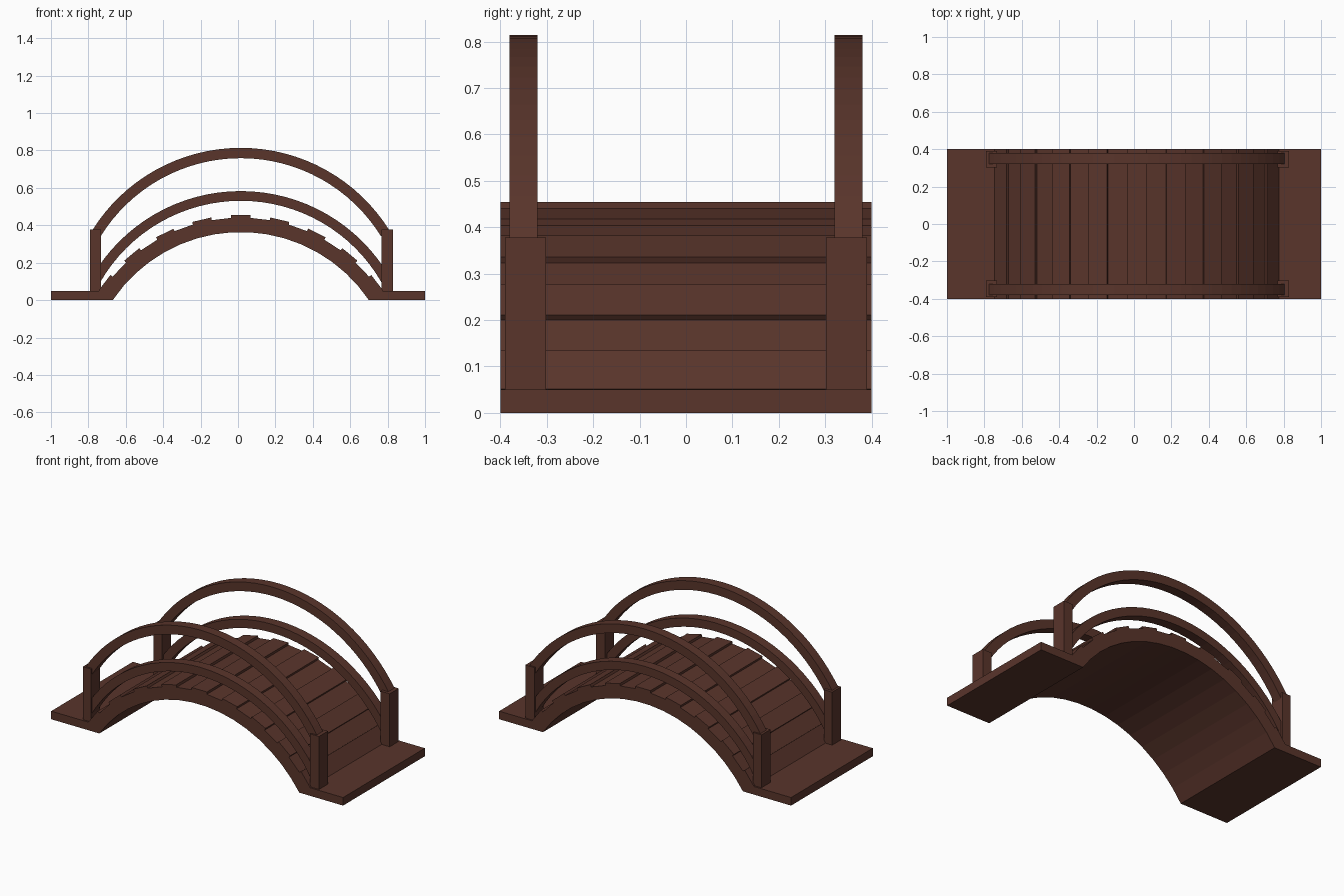
import bpy, bmesh
from math import sin, cos, radians

if "Cube" in bpy.data.objects:
    bpy.data.objects.remove(bpy.data.objects["Cube"])

CX = 0.015                     # arch centre in x
DECK_Z, R_IN, R_OUT = -0.462, 0.826, 0.903
SEGS, HALF = 17, 0.9775        # deck segments and half angle

wood = bpy.data.materials.new("dark_wood")
wood.diffuse_color = (0.1, 0.035, 0.024, 1)
wood.use_nodes = True
wood.node_tree.nodes["Principled BSDF"].inputs["Base Color"].default_value = wood.diffuse_color


def prism(name, profile, y0, y1):
    """Extrude an x-z profile from y0 to y1."""
    bm = bmesh.new()
    face = bm.faces.new([bm.verts.new((x, y0, z)) for x, z in profile])
    new = bmesh.ops.extrude_face_region(bm, geom=[face])["geom"]
    bmesh.ops.translate(bm, vec=(0, y1 - y0, 0),
                        verts=[v for v in new if isinstance(v, bmesh.types.BMVert)])
    bmesh.ops.recalc_face_normals(bm, faces=bm.faces)
    me = bpy.data.meshes.new(name)
    bm.to_mesh(me)
    bm.free()
    me.materials.append(wood)
    ob = bpy.data.objects.new(name, me)
    bpy.context.collection.objects.link(ob)
    return ob


def arc(r, zc, half, n):
    """Points on an arc about the vertical, left to right."""
    angles = [-half + 2 * half * i / n for i in range(n + 1)]
    return [(CX + r * sin(a), zc + r * cos(a)) for a in angles]


# Arched deck with flat landings at both ends
under = arc(R_IN, DECK_Z, HALF, SEGS)
over = arc(R_OUT, DECK_Z, HALF, SEGS)
under[0], under[-1] = (under[0][0], 0), (under[-1][0], 0)
over[0], over[-1] = (CX - 0.741, 0.05), (CX + 0.741, 0.05)
prism("deck", [(-1, 0)] + under + [(1, 0), (1, 0.05)] + over[::-1] + [(-1, 0.05)],
      -0.4, 0.4)

# Raised planks on every second deck segment
step = 2 * HALF / SEGS
for i in range(0, SEGS, 2):
    a = -HALF + step * (i + 0.5)
    w = R_OUT * sin(step / 2)
    corners = [(-w, -0.01), (w, -0.01), (w, 0.0145), (-w, 0.0145)]
    mid = R_OUT * cos(step / 2)
    prism(f"plank_{i // 2 + 1}",
          [(CX + (mid + h) * sin(a) + t * cos(a),
            DECK_Z + (mid + h) * cos(a) - t * sin(a)) for t, h in corners],
          -0.4, 0.4)

# Curved handrails and corner posts on both sides
for side, s in (("front", -1), ("back", 1)):
    for name, r0, r1, zc, half in (("upper_rail", 0.881, 0.936, -0.122, 58.3),
                                   ("lower_rail", 0.867, 0.919, -0.336, 60)):
        h = radians(half)
        prism(f"{side}_{name}", arc(r0, zc, h, 32) + arc(r1, zc, h, 32)[::-1],
              *sorted((s * 0.32, s * 0.38)))
    for end, x0, x1 in (("left", -0.79, -0.733), ("right", 0.766, 0.828)):
        prism(f"{side}_{end}_post",
              [(x0, 0.04), (x1, 0.04), (x1, 0.378), (x0, 0.378)],
              *sorted((s * 0.302, s * 0.39)))
